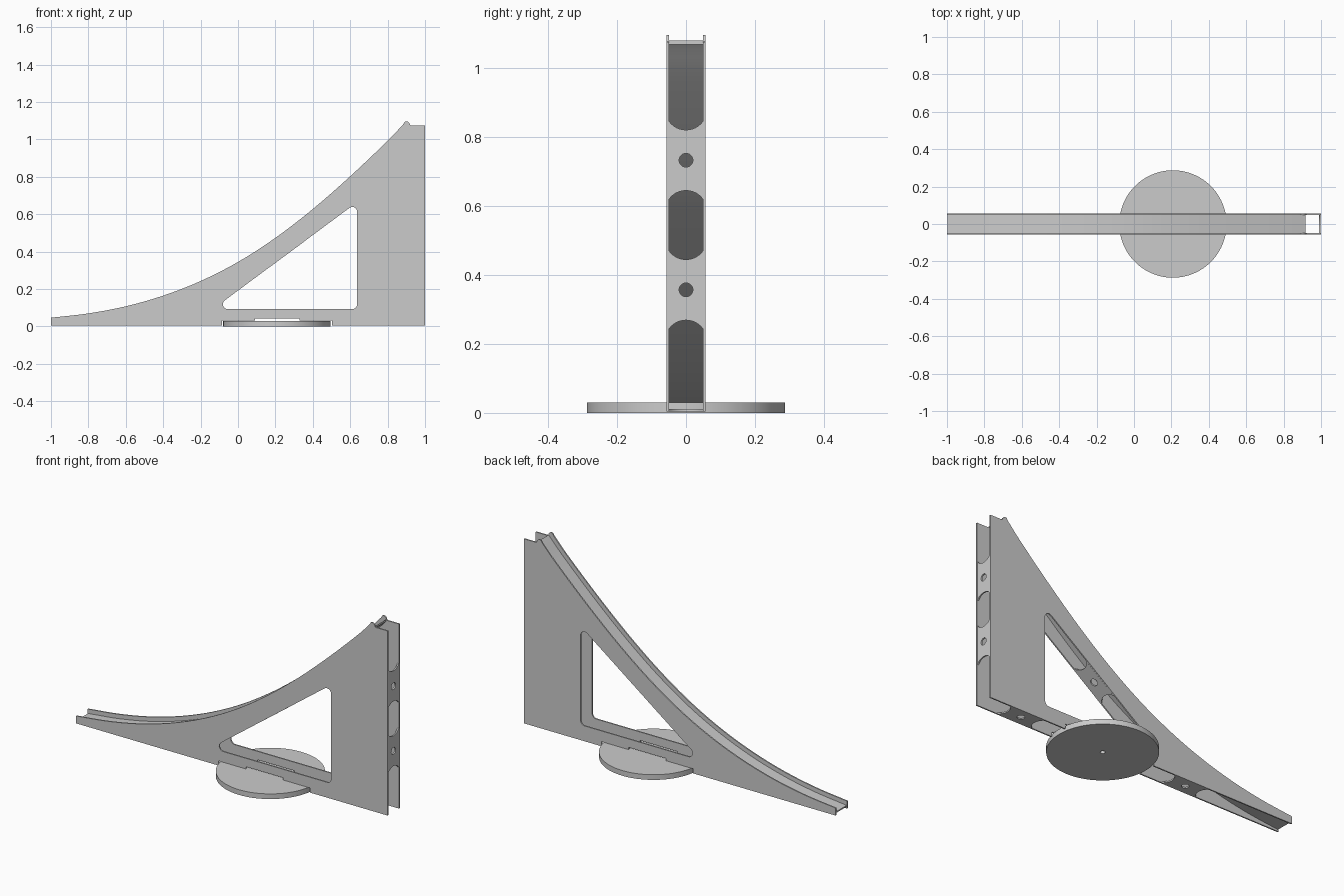
import bpy, bmesh
from math import sin, cos, pi, radians, hypot
from mathutils import Matrix, Vector

if "Cube" in bpy.data.objects:
    bpy.data.objects.remove(bpy.data.objects["Cube"])

HALF, WALL = 0.0565, 0.0075      # half width of the ramp, side plate thickness
INNER = HALF - WALL


def extrude(name, loops, depth, matrix):
    """Fill an outline (with holes) in local XY, extrude along local Z, place it."""
    bm = bmesh.new()
    edges = []
    for loop in loops:
        vs = [bm.verts.new((x, y, 0)) for x, y in loop]
        edges += [bm.edges.new((a, b)) for a, b in zip(vs, vs[1:] + vs[:1])]
    bmesh.ops.triangle_fill(bm, edges=edges, use_beauty=True, use_dissolve=False)
    res = bmesh.ops.extrude_face_region(bm, geom=bm.faces[:], use_keep_orig=True)
    bmesh.ops.translate(bm, vec=(0, 0, depth),
                        verts=[g for g in res["geom"] if isinstance(g, bmesh.types.BMVert)])
    bmesh.ops.recalc_face_normals(bm, faces=bm.faces[:])
    bm.transform(matrix)
    me = bpy.data.meshes.new(name)
    bm.to_mesh(me)
    bm.free()
    me.shade_smooth()
    me.set_sharp_from_angle(angle=radians(30))
    ob = bpy.data.objects.new(name, me)
    bpy.context.collection.objects.link(ob)
    return ob


def arc(cx, cy, r, a0, a1, n):
    return [(cx + r * cos(radians(a0 + (a1 - a0) * i / n)),
             cy + r * sin(radians(a0 + (a1 - a0) * i / n))) for i in range(n + 1)]


def circle(cx, cy, r, n):
    return arc(cx, cy, r, 0, 360, n)[:-1]


def smooth_curve(pts, steps):
    """Catmull-Rom through the points."""
    p = [Vector(q) for q in pts]
    p = [2 * p[0] - p[1]] + p + [2 * p[-1] - p[-2]]
    out = []
    for a, b, c, d in zip(p, p[1:], p[2:], p[3:]):
        for i in range(steps):
            t = i / steps
            out.append(0.5 * (2 * b + (c - a) * t + (2 * a - 5 * b + 4 * c - d) * t * t
                              + (3 * b - a - 3 * c + d) * t ** 3))
    return out + [p[-2]]


def offset(pts, dist):
    """Shift a left-to-right curve downwards along its normals."""
    out = []
    for i, q in enumerate(pts):
        t = (pts[min(i + 1, len(pts) - 1)] - pts[max(i - 1, 0)]).normalized()
        out.append(q + Vector((t.y, -t.x)) * dist)
    return out


upright = Matrix.Rotation(pi / 2, 4, 'X')    # local XY -> world XZ, local Z -> -Y

# Curved upper edge
top = smooth_curve([(-1, 0.047), (-0.8, 0.070), (-0.6, 0.108), (-0.4, 0.165), (-0.2, 0.243),
                    (0, 0.345), (0.2, 0.474), (0.4, 0.628), (0.6, 0.803), (0.8, 0.993),
                    (0.885, 1.083)], 5)

# Side plates with rounded triangular window and a notch for the disc
outline = [(-1, 0.004)] + [tuple(q) for q in top]
outline += arc(0.9, 1.078, 0.019, 115, 0, 8)
outline += [(0.922, 1.075), (1, 1.075), (1, 0.004), (0.503, 0.004), (0.503, 0.031),
            (0.33, 0.031), (0.33, 0.044), (0.09, 0.044), (0.09, 0.031),
            (-0.085, 0.031), (-0.085, 0.004)]
slope = 36.5
window = (arc(0.611, 0.119, 0.026, -90, 0, 8) + arc(0.611, 0.613, 0.026, 0, 90 + slope, 10)
          + arc(-0.055, 0.119, 0.026, 90 + slope, 270, 10))
for name, y in (("side_plate_front", -INNER), ("side_plate_back", HALF)):
    extrude(name, [outline, window], WALL, Matrix.Translation((0, y, 0)) @ upright)

# Curved deck between the plates
deck_path = top + [Vector((0.93, 1.13))]
upper, lower = offset(deck_path, 0.025), offset(deck_path, 0.033)
deck = [(max(q.x, -1), q.y) for q in upper] + [(max(q.x, -1), q.y) for q in reversed(lower)]
clip = 0.917
deck = [(min(x, clip), z - max(x - clip, 0) * 1.06) for x, z in deck]
extrude("ramp_deck", [deck], 2 * INNER, Matrix.Translation((0, INNER, 0)) @ upright)

# Cross braces: hollowed ends and a central hole
ends = [(0.088 + 0.025 * (1 - cos(t)) / (1 - cos(1.0)), INNER * sin(t) / sin(1.0))
        for t in [-1.0 + 2 * i / 12 for i in range(13)]]
brace = ends + [(-x, -y) for x, y in ends]
hyp = radians(slope)
places = [("end_brace_low", 0.998, 0.357, 90), ("end_brace_high", 0.998, 0.733, 90),
          ("base_brace_right", 0.75, 0.004, 0), ("base_brace_left", -0.34, 0.004, 0),
          ("window_brace", 0.265, 0.388, slope)]
for name, x, z, ang in places:
    m = Matrix.Translation((x, 0, z)) @ Matrix.Rotation(-radians(ang), 4, 'Y')
    extrude(name, [brace, circle(0, 0, 0.02, 24)], 0.008, m)

# Round base disc with a pin hole
extrude("base_disc", [circle(0, 0, 0.287, 96), circle(0, 0, 0.013, 20)], 0.03,
        Matrix.Translation((0.208, 0, 0)))
